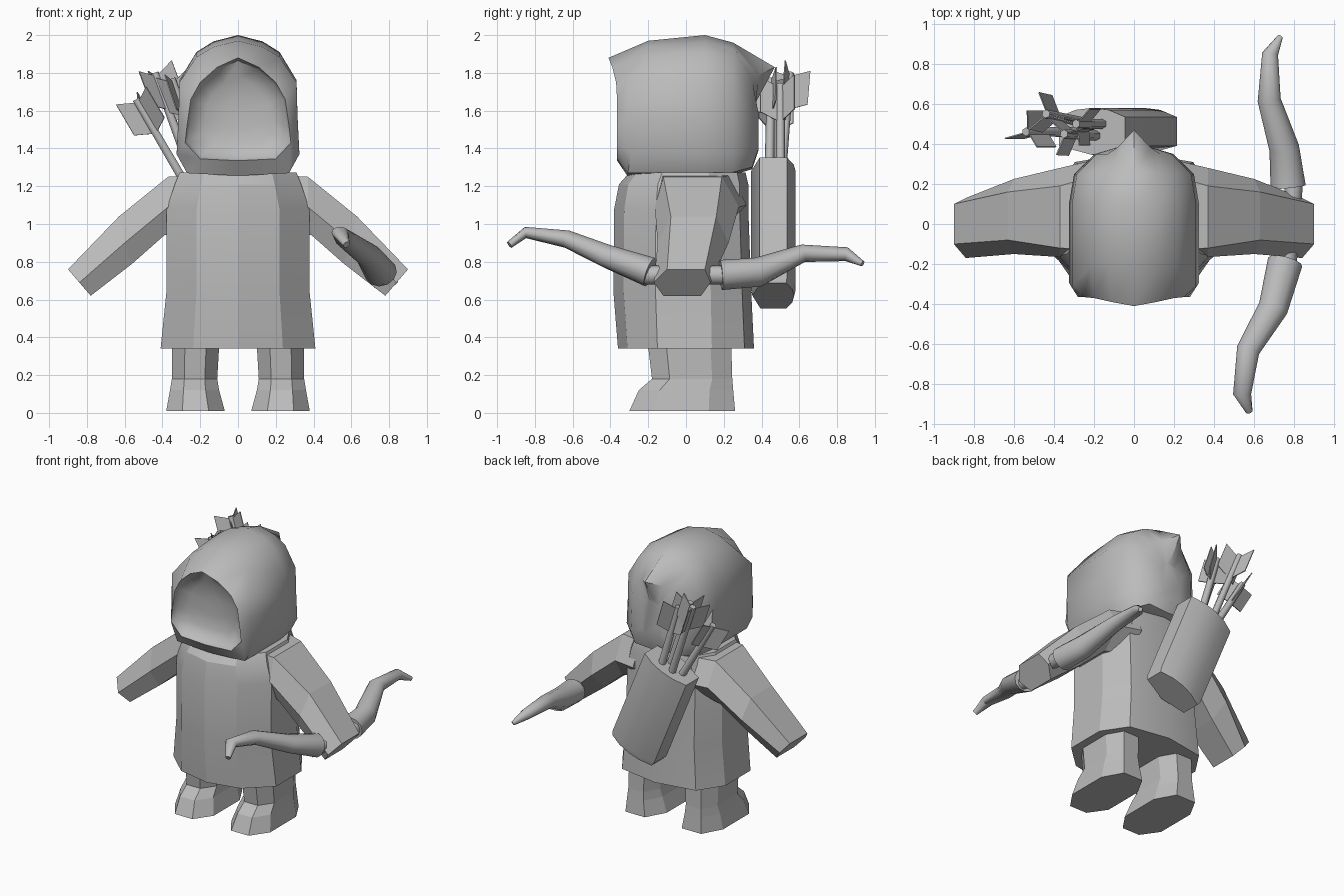
import bpy, bmesh, math
from mathutils import Vector

if "Cube" in bpy.data.objects:
    bpy.data.objects.remove(bpy.data.objects["Cube"])

grey = bpy.data.materials.new("plain_grey")
grey.diffuse_color = (0.5, 0.5, 0.5, 1)
grey.use_nodes = True
grey.node_tree.nodes["Principled BSDF"].inputs["Base Color"].default_value = grey.diffuse_color


def finish(name, bm, angle=None):
    bmesh.ops.recalc_face_normals(bm, faces=bm.faces)
    me = bpy.data.meshes.new(name)
    bm.to_mesh(me)
    bm.free()
    me.materials.append(grey)
    ob = bpy.data.objects.new(name, me)
    bpy.context.collection.objects.link(ob)
    if angle:
        bpy.ops.object.select_all(action='DESELECT')
        bpy.context.view_layer.objects.active = ob
        ob.select_set(True)
        bpy.ops.object.shade_smooth_by_angle(angle=math.radians(angle))
    return ob


def loft(name, rings, angle=None):
    """Skin a list of equal-length point rings and cap both ends."""
    bm = bmesh.new()
    rows = [[bm.verts.new(p) for p in r] for r in rings]
    n = len(rows[0])
    for a, b in zip(rows, rows[1:]):
        for i in range(n):
            j = (i + 1) % n
            bm.faces.new((a[i], a[j], b[j], b[i]))
    bm.faces.new(rows[0])
    bm.faces.new(rows[-1])
    return finish(name, bm, angle)


def tube(name, stations, sides, angle=None):
    """Elliptical tube; each station is centre x, y, z, radius across, radius up."""
    pts = [Vector(s[:3]) for s in stations]
    rings = []
    for k, s in enumerate(stations):
        d = (pts[min(k + 1, len(pts) - 1)] - pts[max(k - 1, 0)]).normalized()
        side = d.cross(Vector((0, 0, 1))).normalized()
        up = side.cross(d)
        rings.append([pts[k] + side * s[3] * math.cos(t) + up * s[4] * math.sin(t)
                      for t in (2 * math.pi * i / sides for i in range(sides))])
    return loft(name, rings, angle)


# Tunic: rows of height, half width, front y, back y
tunic = []
for z, w, f, b in ((.34, .41, -.36, .36), (.65, .378, -.385, .345),
                   (1.08, .378, -.38, .33), (1.21, .335, -.355, .33), (1.272, .31, -.3, .315)):
    half = [(w * .58, f * .86), (w, f * .42), (w, b * .38), (w * .72, b * .86)]
    ring = [(0, f)] + half + [(0, b)] + [(-x, y) for x, y in reversed(half)]
    tunic.append([(x, y, z) for x, y in ring])
loft("tunic", tunic, 24)

# Sleeves: each row gives top, middle and bottom as x, z, front y, back y
sleeve_rows = (
    ((.2, 1.26, -.13, .24), (.2, 1.1, -.17, .32), (.2, .98, -.1, .18)),
    ((.37, 1.25, -.12, .19), (.37, 1.09, -.165, .28), (.39, .94, -.1, .17)),
    ((.63, 1.04, -.08, .16), (.6, .9, -.15, .225), (.56, .79, -.1, .13)),
    ((.9, .76, -.1, .1), (.84, .69, -.17, .13), (.78, .62, -.12, .08)))
# Legs: rows of height, inner x, outer x, front y, back y
leg_rows = ((.01, .07, .38, -.3, .26), (.12, .1, .36, -.25, .25),
            (.18, .11, .35, -.18, .245), (.35, .1, .35, -.2, .24))
for s, label in ((1, "right"), (-1, "left")):
    rings = []
    for t, m, b in sleeve_rows:
        rings.append([(s * p[0], p[k], p[1]) for p, k in
                      ((t, 2), (t, 3), (m, 3), (b, 3), (b, 2), (m, 2))])
    loft(label + "_sleeve", rings)
    rings = []
    for z, i, o, f, b in leg_rows:
        c, w = (i + o) / 2, (o - i) / 2
        rings.append([(s * (c + w * u), f + (b - f) * v, z) for u, v in
                      ((-.45, 0), (.45, 0), (1, .22), (1, .75), (.5, 1),
                       (-.5, 1), (-1, .75), (-1, .22))])
    loft(label + "_leg", rings)

# Hood: half outlines from the crown down, mirrored into full rings
outline = [(0, 1), (.13, .955), (.22, .88), (.31, .68), (.315, .43), (.325, .16), (.27, .02), (0, 0)]
opening = [(0, 1.88, -.41), (.11, 1.83, -.39), (.2, 1.75, -.37), (.25, 1.66, -.365),
           (.27, 1.52, -.365), (.28, 1.43, -.365), (.2, 1.345, -.365), (0, 1.335, -.365)]


def full(half):
    return half + [(-x, y, z) for x, y, z in reversed(half[1:-1])]


def hood_ring(y, sx, top, bottom, lean=0):
    return [(x * sx, y - lean * (1 - t), bottom + t * (top - bottom)) for x, t in outline]


back = hood_ring(.35, .6, 1.83, 1.29)
back[0] = (0, .47, 1.83)
back[1] = (.08, .385, 1.79)
lip = [(x, y, z) for x, z, y in opening]
front = hood_ring(-.2, 1, 1.97, 1.255, .11)
front[3] = (.31, -.31, 1.75)
front[4] = (.315, -.31, 1.57)


def inset(scale, y):
    """A row of the face: the opening shrunk about its middle."""
    return [(x * scale, y + (py + .365) * scale * .5, 1.58 + (z - 1.58) * scale) for x, py, z in lip]


hood = [inset(.3, -.28), inset(.65, -.29), inset(.95, -.325), lip, front,
        hood_ring(.1, 1, 2, 1.255), hood_ring(.25, .92, 1.96, 1.26), back]
core = [(x * .4, .385 if z < 1.7 else .37, 1.5 + (z - 1.5) * .5) for x, y, z in back]
loft("hood", [full(r) for r in hood + [core]], 50)

# Bow: two tapered limbs and a thin grip
tube("bow_front_limb", [(.755, -.19, .745, .088, .08), (.695, -.42, .83, .075, .062),
                        (.57, -.63, .92, .058, .047), (.54, -.85, .955, .045, .03),
                        (.575, -.935, .89, .018, .02)], 12, 50)
tube("bow_back_limb", [(.77, .185, .73, .088, .08), (.75, .38, .745, .075, .078),
                       (.675, .62, .845, .058, .047), (.68, .85, .84, .04, .037),
                       (.73, .935, .79, .014, .015)], 12, 50)
tube("bow_grip", [(.765, -.24, .73, .045, .05), (.8, .22, .73, .045, .05)], 8, 50)

# Quiver: a tilted bulging box across the back
axis = Vector((-.40, 0, .92))
across = Vector((.92, 0, .40))
section = [(-.18, .39), (-.18, .535), (-.09, .57), (0, .58), (.09, .57),
           (.18, .535), (.18, .39), (0, .345)]
low, high = Vector((.06, 0, .62)), Vector((-.21, 0, 1.28))
loft("quiver", [[c + across * u * k + Vector((0, .46 + (v - .46) * k, 0)) for u, v in section]
                for c, k in ((low, .94), (low + axis * .03, 1), (high, 1))], 30)

# Arrows: shaft with three swept vanes
for n, (a, b) in enumerate((((-.27, .46, 1.2), (-.54, .46, 1.66)), ((-.22, .5, 1.2), (-.44, .55, 1.8)),
                            ((-.16, .44, 1.2), (-.35, .45, 1.77)), ((-.13, .5, 1.2), (-.29, .5, 1.74)))):
    a, b = Vector(a), Vector(b)
    d = (b - a).normalized()
    tube(f"arrow_shaft_{n}", [(*a, .026, .026), (*b, .022, .022)], 6, 70)
    side = d.cross(Vector((0, 1, 0))).normalized()
    other = d.cross(side)
    bm = bmesh.new()
    for k in range(3):
        t = 2 * math.pi * k / 3 + n * .5 + .3
        out = side * math.cos(t) + other * math.sin(t)
        thick = d.cross(out) * .003
        corners = [b - d * .21, b - d * .16 + out * .11, b + d * .03 + out * .11, b - d * .02]
        f = [bm.verts.new(p + thick) for p in corners]
        g = [bm.verts.new(p - thick) for p in corners]
        bm.faces.new(f)
        bm.faces.new(g[::-1])
        for i in range(4):
            j = (i + 1) % 4
            bm.faces.new((f[i], g[i], g[j], f[j]))
    finish(f"arrow_vanes_{n}", bm)
